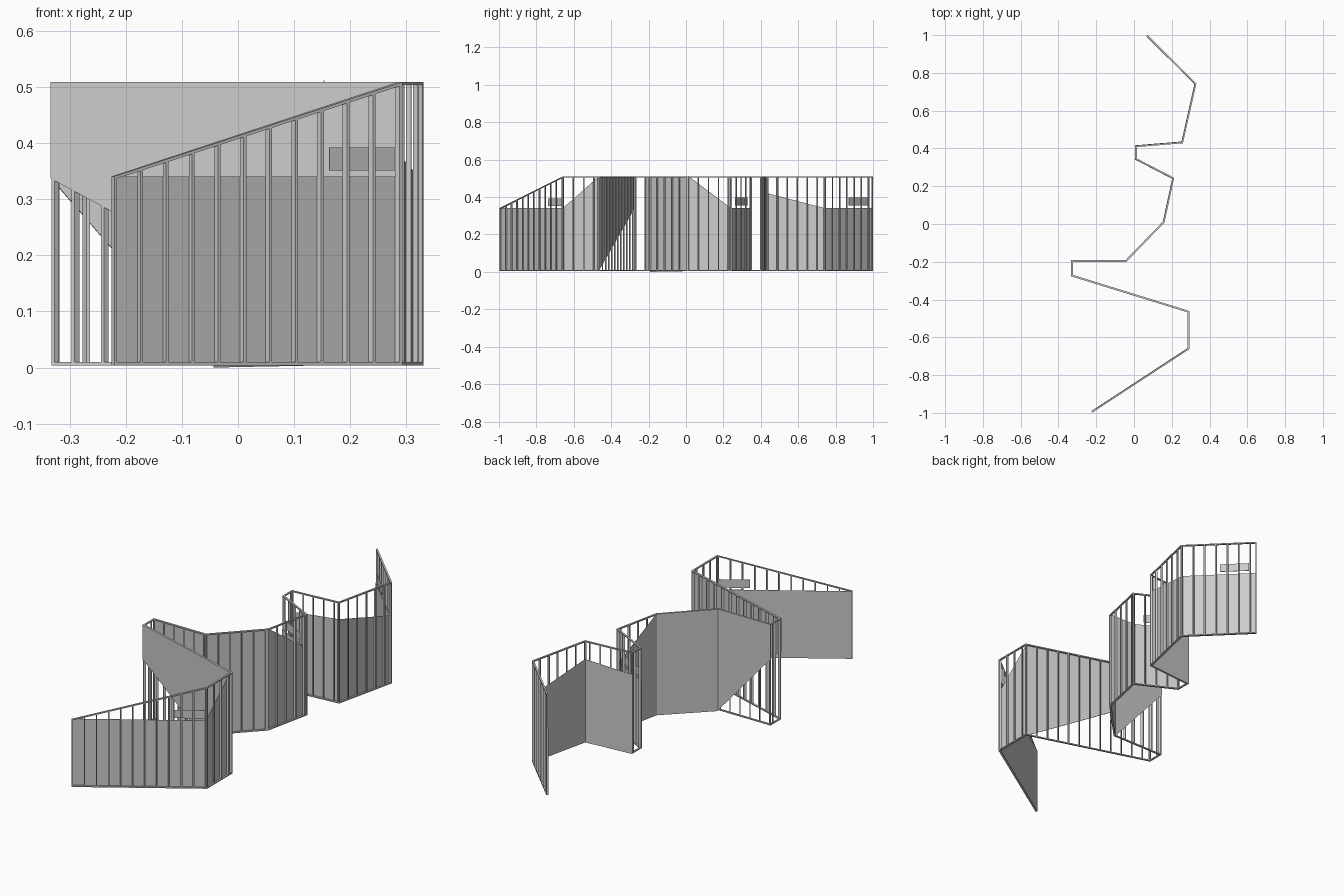
import bpy, math
from mathutils import Vector

if "Cube" in bpy.data.objects:
    bpy.data.objects.remove(bpy.data.objects["Cube"])

# Plan of the zig-zag wall, front to back
PATH = [Vector(p) for p in [
    (-0.223, -0.994), (0.288, -0.66), (0.288, -0.464), (-0.329, -0.273),
    (-0.329, -0.195), (-0.042, -0.195), (0.157, 0.01), (0.207, 0.242),
    (0.01, 0.344), (0.01, 0.412), (0.255, 0.432), (0.325, 0.742), (0.068, 0.997)]]
BOT, TOP = 0.004, 0.509
LOW = 0.341          # low panel height and height of the front end
RAIL = 0.0055        # rail and stud thickness
PITCH = 0.0548       # stud spacing
FACE = 0.005         # half depth of the wall
SKIN = 0.0015        # panel thickness

# Panels per bay: (bottom start, top start, bottom end, top end)
PANELS = {
    0: (BOT, LOW, BOT, LOW), 1: (BOT, LOW, BOT, TOP),
    2: (BOT, TOP, 0.337, TOP), 4: (0.337, TOP, BOT, TOP),
    5: (0.0, TOP, BOT, TOP), 6: (BOT, TOP + 0.003, BOT, LOW),
    7: (BOT, LOW, BOT, LOW), 9: (BOT, 0.40, BOT, 0.42),
    10: (BOT, 0.42, BOT, LOW), 11: (BOT, LOW, BOT, LOW)}
# Small plates: bay -> (start, end) fraction
PLATES = {0: (0.762, 0.992), 7: (0.22, 0.88), 11: (0.51, 0.90)}


def left(i):
    d = (PATH[i + 1] - PATH[i]).normalized()
    return Vector((-d.y, d.x))


def corner(i, off):
    """Path point moved sideways, mitred between its two bays."""
    a = left(max(i - 1, 0))
    b = left(min(i, len(PATH) - 2))
    m = (a + b).normalized()
    return PATH[i] + m * off / m.dot(a)


def slab(i, t0, t1, d0, d1, z, mesh):
    """Six-sided piece in bay i between fractions t0..t1 and offsets d0..d1."""
    verts, faces = mesh
    n = len(verts)
    for t, zb, zt in ((t0, z[0], z[1]), (t1, z[2], z[3])):
        p = corner(i, d0).lerp(corner(i + 1, d0), t)
        q = corner(i, d1).lerp(corner(i + 1, d1), t)
        verts += [(p.x, p.y, zb), (q.x, q.y, zb), (q.x, q.y, zt), (p.x, p.y, zt)]
    for f in ((0, 1, 2, 3), (7, 6, 5, 4), (0, 4, 5, 1), (1, 5, 6, 2),
              (2, 6, 7, 3), (3, 7, 4, 0)):
        faces.append(tuple(n + k for k in f))


def finish(name, mesh):
    me = bpy.data.meshes.new(name)
    me.from_pydata(mesh[0], [], mesh[1])
    me.update()
    bpy.context.collection.objects.link(bpy.data.objects.new(name, me))


for i in range(len(PATH) - 1):
    length = (PATH[i + 1] - PATH[i]).length
    h0 = LOW if i == 0 else TOP
    inner = FACE - SKIN

    # Top and bottom rails
    rails = ([], [])
    slab(i, 0, 1, -FACE, inner, (BOT, BOT + RAIL, BOT, BOT + RAIL), rails)
    slab(i, 0, 1, -FACE, inner, (h0 - RAIL, h0, TOP - RAIL, TOP), rails)
    finish(f"rails_{i}", rails)

    # Evenly pitched studs plus one closing the bay
    studs = ([], [])
    w = RAIL / length
    count = math.ceil(length / PITCH - 0.15)
    for k in range(count + 1):
        t = min(k * PITCH / length, 1 - w) if k < count else 1 - w
        za = h0 + (TOP - h0) * t - RAIL
        zb = h0 + (TOP - h0) * (t + w) - RAIL
        slab(i, t, t + w, -FACE, inner, (BOT + RAIL, za, BOT + RAIL, zb), studs)
    finish(f"studs_{i}", studs)

    # Cladding panel on the left face
    if i in PANELS:
        panel = ([], [])
        slab(i, 0, 1, inner, FACE, PANELS[i], panel)
        finish(f"panel_{i}", panel)

    # Small plate above the panel
    if i in PLATES:
        plate = ([], [])
        zl = 0.351 if i == 0 else 0.356
        slab(i, *PLATES[i], inner, FACE, (zl, zl + 0.041, zl, zl + 0.041), plate)
        finish(f"plate_{i}", plate)
